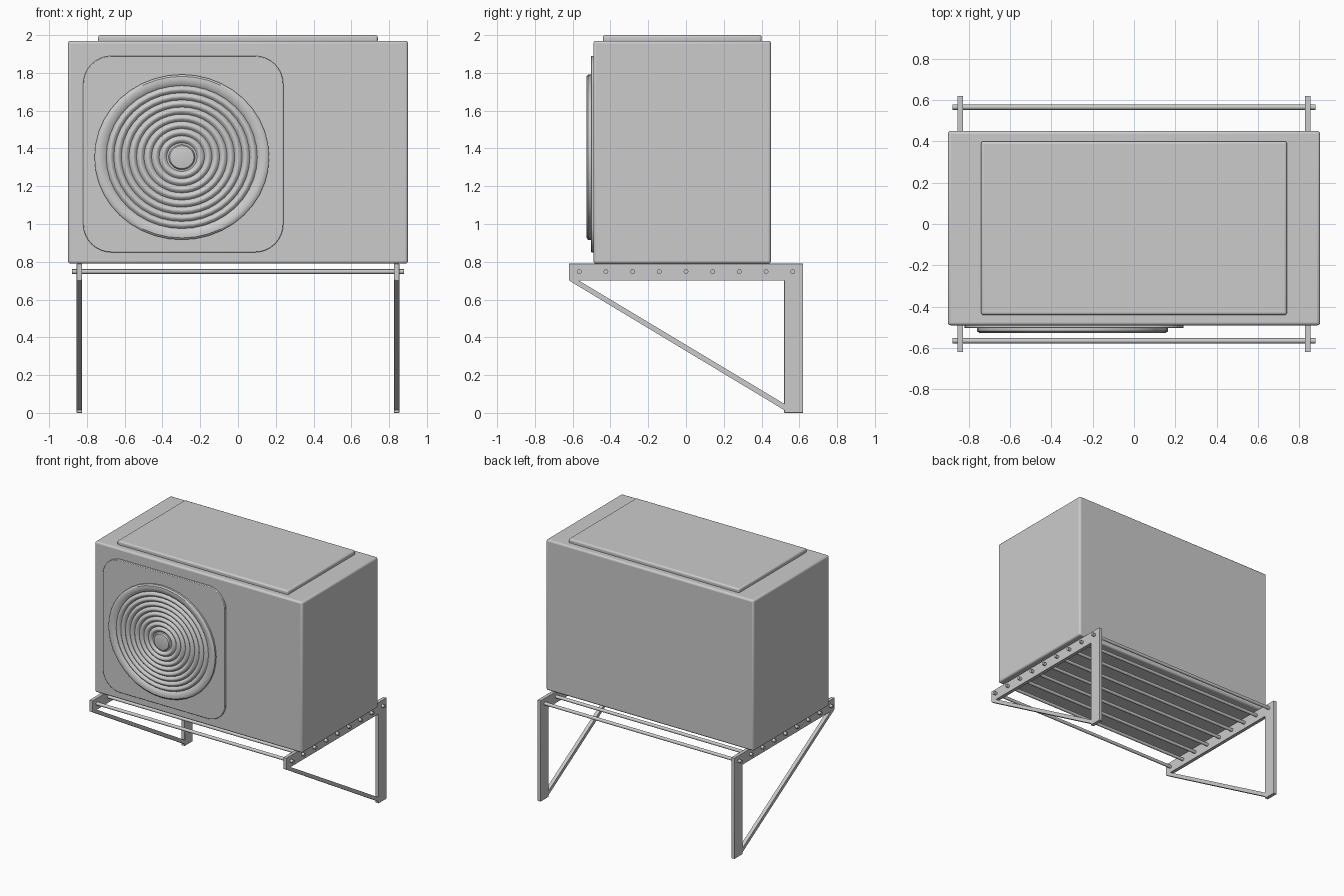
import bpy, bmesh
from math import sin, cos, pi, radians
from mathutils import Vector

if "Cube" in bpy.data.objects:
    bpy.data.objects.remove(bpy.data.objects["Cube"])


def finish(name, bm, bevel=0, segs=3):
    bmesh.ops.recalc_face_normals(bm, faces=bm.faces)
    me = bpy.data.meshes.new(name)
    bm.to_mesh(me)
    bm.free()
    ob = bpy.data.objects.new(name, me)
    bpy.context.collection.objects.link(ob)
    bpy.context.view_layer.objects.active = ob
    ob.select_set(True)
    bpy.ops.object.shade_smooth_by_angle(angle=radians(35))
    ob.select_set(False)
    if bevel:
        m = ob.modifiers.new("bevel", 'BEVEL')
        m.width, m.segments = bevel, segs
    return ob


def box(name, lo, hi, bevel=0):
    bm = bmesh.new()
    bmesh.ops.create_cube(bm, size=1)
    for v in bm.verts:
        v.co = Vector([lo[i] + (v.co[i] + 0.5) * (hi[i] - lo[i]) for i in range(3)])
    return finish(name, bm, bevel)


def prism(name, pts, move, bevel=0):
    bm = bmesh.new()
    f = bm.faces.new([bm.verts.new(p) for p in pts])
    r = bmesh.ops.extrude_face_region(bm, geom=[f])
    bmesh.ops.translate(bm, vec=move, verts=[g for g in r['geom'] if isinstance(g, bmesh.types.BMVert)])
    # close the starting side
    if not f.is_valid or len([e for e in bm.edges if e.is_boundary]):
        bmesh.ops.holes_fill(bm, edges=[e for e in bm.edges if e.is_boundary], sides=0)
    return finish(name, bm, bevel, 2)


# Cabinet and lid
box("cabinet", (-0.9, -0.49, 0.79), (0.9, 0.45, 1.97), 0.014)
box("lid", (-0.74, -0.44, 1.96), (0.74, 0.40, 2.0), 0.012)

# Rounded square front panel
cx, cz, hw, hh, r = -0.29, 1.37, 0.53, 0.52, 0.15
pts = []
for k, (sx, sz) in enumerate([(1, 1), (-1, 1), (-1, -1), (1, -1)]):
    for i in range(9):
        a = (k + i / 8) * pi / 2
        pts.append((cx + sx * (hw - r) + r * cos(a), -0.48, cz + sz * (hh - r) + r * sin(a)))
prism("front_panel", pts, (0, -0.024, 0), 0.004)

# Fan grille: lathed disc with raised rim, concentric ribs and hub
prof = [(0.4625, -0.495), (0.4625, -0.518), (0.452, -0.526), (0.435, -0.527), (0.41, -0.521)]
rings, step = 8, 0.04
for k in range(rings):
    outer = 0.40 - k * step
    for i in range(9):
        prof.append((outer - step * i / 9, -0.512 - 0.014 * sin(pi * i / 9)))
prof += [(0.08, -0.512), (0.07, -0.514), (0.064, -0.526), (0.055, -0.528), (0.0, -0.528)]
bm = bmesh.new()
vs = [bm.verts.new((p[0], p[1], 0)) for p in prof]
es = [bm.edges.new(e) for e in zip(vs, vs[1:])]
bmesh.ops.spin(bm, geom=vs + es, cent=(0, 0, 0), axis=(0, 1, 0), angle=2 * pi, steps=40)
bmesh.ops.remove_doubles(bm, verts=bm.verts, dist=1e-5)
for v in bm.verts:
    v.co = Vector((v.co.x - 0.2975, v.co.y, v.co.z * 0.946 + 1.354))
finish("fan_grille", bm)

# Wall brackets: L-shaped plate and diagonal brace, mirrored
x0, t = 0.826, 0.028
bracket = prism("wall_bracket", [(x0, y, z) for y, z in [
    (-0.62, 0.79), (-0.62, 0.70), (0.52, 0.70), (0.52, 0.0), (0.62, 0.0), (0.62, 0.79)]], (t, 0, 0), 0.002)
brace = prism("bracket_brace", [(x0, y, z) for y, z in [
    (-0.62, 0.705), (-0.61, 0.695), (0.525, 0.012), (0.525, 0.045), (-0.575, 0.705)]], (t, 0, 0))
for ob in (bracket, brace):
    ob.modifiers.new("mirror", 'MIRROR')

# Support rods running through both brackets
for i in range(9):
    bm = bmesh.new()
    bmesh.ops.create_cone(bm, cap_ends=True, segments=16, radius1=0.0125, radius2=0.0125, depth=1.755)
    for v in bm.verts:
        v.co = Vector((v.co.z, v.co.x - 0.565 + i * 0.14125, v.co.y + 0.748))
    finish("support_rod_%d" % (i + 1), bm)
